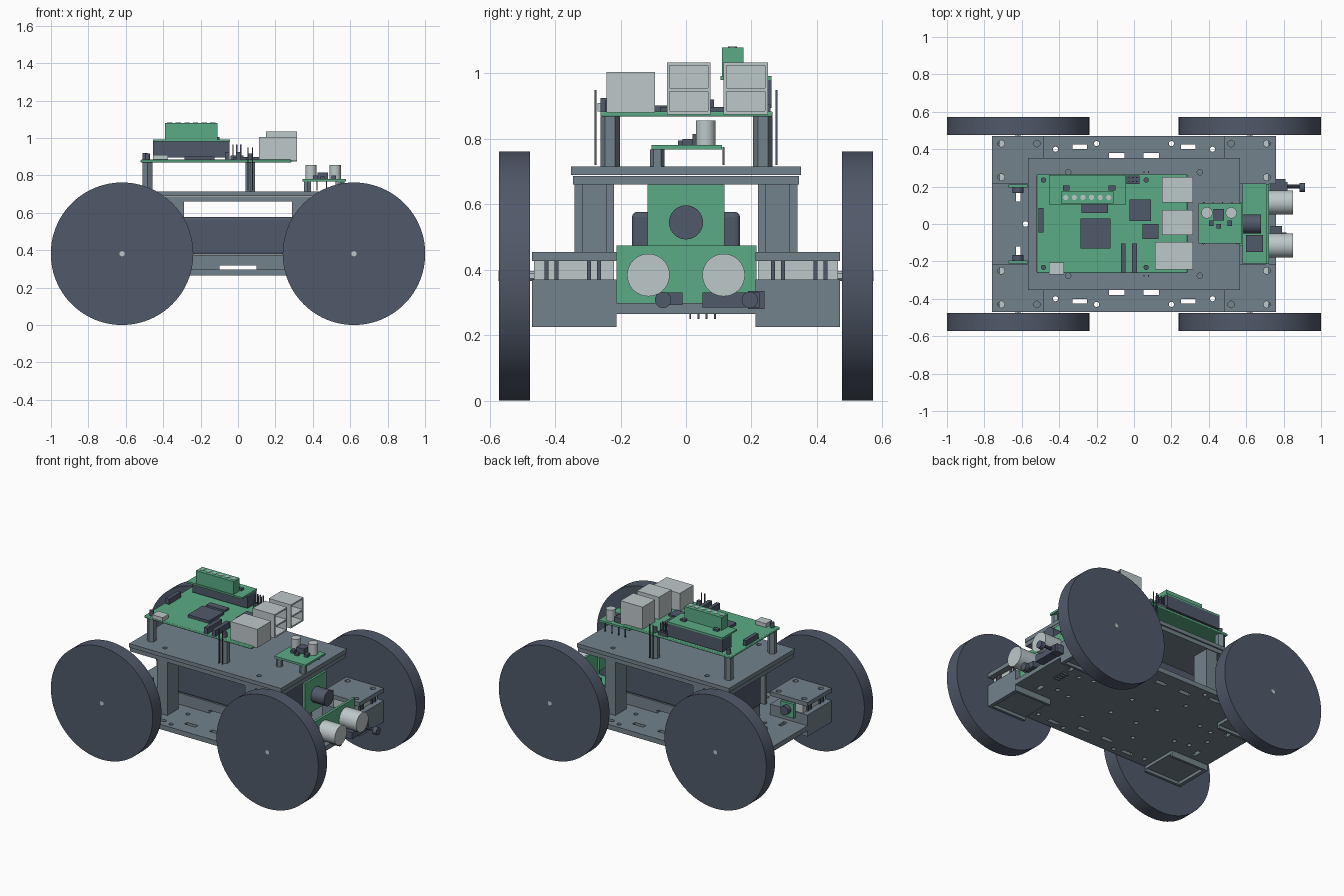
import bpy, bmesh, math
from mathutils import Matrix, Vector

if "Cube" in bpy.data.objects:
    bpy.data.objects.remove(bpy.data.objects["Cube"])


def material(name, rgb):
    m = bpy.data.materials.new(name)
    m.diffuse_color = (*rgb, 1)
    m.use_nodes = True
    m.node_tree.nodes["Principled BSDF"].inputs["Base Color"].default_value = m.diffuse_color
    return m


DARK = material("dark slate", (0.082, 0.100, 0.142))
GREY = material("steel grey", (0.170, 0.225, 0.256))
GREEN = material("board green", (0.105, 0.410, 0.238))
LIGHT = material("light metal", (0.515, 0.580, 0.590))


def add_box(bm, x, y, z):
    c = Vector(((x[0] + x[1]) / 2, (y[0] + y[1]) / 2, (z[0] + z[1]) / 2))
    s = (x[1] - x[0], y[1] - y[0], z[1] - z[0], 1)
    bmesh.ops.create_cube(bm, size=1, matrix=Matrix.Translation(c) @ Matrix.Diagonal(s))


def add_cyl(bm, c, r, length, axis="z", n=32):
    rot = {"z": Matrix(), "x": Matrix.Rotation(math.pi / 2, 4, "Y"),
           "y": Matrix.Rotation(math.pi / 2, 4, "X")}[axis]
    bmesh.ops.create_cone(bm, cap_ends=True, segments=n, radius1=r, radius2=r,
                          depth=length, matrix=Matrix.Translation(c) @ rot)


def finish(name, bm, mat, smooth=False, bevel=0):
    me = bpy.data.meshes.new(name)
    bm.to_mesh(me)
    bm.free()
    ob = bpy.data.objects.new(name, me)
    bpy.context.collection.objects.link(ob)
    me.materials.append(mat)
    if bevel:
        b = ob.modifiers.new("bevel", "BEVEL")
        b.width, b.segments = bevel, 3
    if smooth:
        bpy.ops.object.select_all(action="DESELECT")
        ob.select_set(True)
        bpy.context.view_layer.objects.active = ob
        bpy.ops.object.shade_smooth_by_angle(angle=math.radians(35))
    return ob


def boxes(name, mat, *dims, bevel=0):
    bm = bmesh.new()
    for d in dims:
        add_box(bm, *d)
    return finish(name, bm, mat, bevel=bevel)


def cyls(name, mat, *specs):
    bm = bmesh.new()
    for s in specs:
        add_cyl(bm, *s)
    return finish(name, bm, mat, smooth=True)


def drill(ob, holes=(), slots=()):
    """Cut round holes (x, y, r) and rectangular slots (x range, y range)."""
    bm = bmesh.new()
    for x, y, r in holes:
        add_cyl(bm, (x, y, 0.4), r, 2, "z", 12)
    for sx, sy in slots:
        add_box(bm, sx, sy, (-0.6, 1.4))
    cutter = finish(ob.name + "_cutter", bm, GREY)
    cutter.hide_render = True
    mod = ob.modifiers.new("holes", "BOOLEAN")
    mod.operation, mod.object, mod.solver = "DIFFERENCE", cutter, "EXACT"
    bpy.context.view_layer.update()
    ev = ob.evaluated_get(bpy.context.evaluated_depsgraph_get())
    me = bpy.data.meshes.new_from_object(ev)
    ob.modifiers.clear()
    ob.data = me
    bpy.data.objects.remove(cutter)


SIGNS = [(sx, sy) for sx in (-1, 1) for sy in (-1, 1)]


def span(s, a, b):
    return tuple(sorted((s * a, s * b)))


# Chassis plate with mounting holes and slots
base = boxes("base_plate", GREY, ((-0.76, 0.76), (-0.47, 0.47), (0.265, 0.298)))
holes = [(-0.58, 0, 0.014)]
slots = []
for sx, sy in SIGNS:
    slots += [(span(sx, 0.052, 0.135), span(sy, 0.352, 0.38)),
              (span(sx, 0.607, 0.632), span(sy, 0.12, 0.18)),
              (span(sx, 0.25, 0.33), span(sy, 0.40, 0.425))]
    holes += [(sx * x, sy * y, 0.014) for x, y in
              ((0.42, 0.40), (0.42, 0.12), (0.2, 0.25), (0.2, 0.43), (0.1, 0.1), (0.52, 0.1))]
drill(base, holes, slots)

# Wheels, axles, motors and their brackets at each corner
for sx, sy in SIGNS:
    tag = ("front" if sx > 0 else "rear") + ("_left" if sy > 0 else "_right")
    x = sx * 0.62
    cyls("wheel_" + tag, DARK, ((x, sy * 0.524, 0.381), 0.381, 0.094, "y", 96))
    cyls("axle_" + tag, LIGHT, ((x, sy * 0.5, 0.381), 0.015, 0.146, "y", 6))
    boxes("motor_" + tag, LIGHT, (span(sx, 0.56, 0.72), span(sy, 0.22, 0.465), (0.36, 0.43)))
    boxes("motor_tabs_" + tag, DARK,
          *[(span(sx, 0.57, 0.73), span(sy, y, y + 0.012), (0.365, 0.427))
            for y in (0.26, 0.29, 0.39, 0.42)])
    # bracket: solid top, walls hanging below to form a shallow recess
    xs, ys = span(sx, 0.48, 0.76), span(sy, 0.213, 0.47)
    boxes("motor_bracket_" + tag, GREY, (xs, ys, (0.245, 0.37)),
          (span(sx, 0.735, 0.76), ys, (0.225, 0.245)),
          (xs, span(sy, 0.213, 0.23), (0.225, 0.245)),
          (xs, span(sy, 0.453, 0.47), (0.225, 0.245)))
    top = boxes("bracket_top_" + tag, GREY, (xs, ys, (0.427, 0.455)))
    drill(top, [(sx * a, sy * b, 0.018) for a in (0.52, 0.71) for b in (0.25, 0.43)])
    # C-shaped deck column
    boxes("deck_column_" + tag, GREY,
          (span(sx, 0.29, 0.31), span(sy, 0.22, 0.34), (0.298, 0.66)),
          (span(sx, 0.31, 0.37), span(sy, 0.22, 0.245), (0.298, 0.66)),
          (span(sx, 0.31, 0.37), span(sy, 0.315, 0.34), (0.298, 0.66)))

# Battery on a raised tray
boxes("battery_tray", GREY, ((-0.44, 0.44), (-0.165, 0.165), (0.318, 0.375)),
      ((-0.44, -0.1), (-0.165, 0.165), (0.298, 0.318)),
      ((0.1, 0.44), (-0.165, 0.165), (0.298, 0.318)))
boxes("battery", DARK, ((-0.45, 0.45), (-0.165, 0.165), (0.376, 0.577)), bevel=0.015)

# Two-layer upper deck
deck_holes = [(sx * 0.352, sy * 0.277, 0.015) for sx, sy in SIGNS]
for name, w, z in (("lower_deck", 0.345, (0.66, 0.687)), ("upper_deck", 0.352, (0.689, 0.715))):
    drill(boxes(name, GREY, ((-0.568, 0.568), (-w, w), z)), deck_holes)

# Main circuit board on four posts
main = boxes("main_board", GREEN, ((-0.52, 0.285), (-0.262, 0.265), (0.868, 0.884)), bevel=0.005)
post_xy = [(x, y) for x in (-0.484, 0.065) for y in (-0.232, 0.235)]
cyls("board_posts", GREY, *[((x, y, 0.792), 0.03, 0.154, "z", 6) for x, y in post_xy])
cyls("board_screws", DARK, *[((x, y, 0.897), 0.014, 0.04, "z", 12) for x, y in post_xy])

# Chips and connectors: x range, y range, top height
parts = [((-0.285, -0.125), (-0.13, 0.03), 0.902), ((-0.025, 0.09), (0.015, 0.13), 0.897),
         ((0.045, 0.13), (-0.08, 0), 0.897), ((-0.28, -0.14), (0.06, 0.105), 0.897),
         ((-0.51, -0.485), (-0.045, 0.085), 0.92), ((-0.07, -0.045), (-0.262, -0.105), 0.925),
         ((-0.012, 0.015), (-0.262, -0.105), 0.925), ((-0.04, 0.03), (0.215, 0.258), 0.905)]
boxes("chips_and_connectors", DARK, *[(x, y, (0.88, z)) for x, y, z in parts])
boxes("header_pins", DARK, *[((x, x + 0.006), (y, y + 0.006), (0.88, 0.965))
                             for x in (-0.03, -0.01, 0.012) for y in (0.225, 0.245)])
boxes("long_pins", DARK, *[((x, x + 0.006), (y, y + 0.006), (0.72, 0.95))
                           for x in (0.05, 0.075) for y in (-0.28, 0.274)])
boxes("power_socket", LIGHT, ((-0.455, -0.375), (-0.27, -0.205), (0.884, 0.91)))
boxes("network_socket", LIGHT, ((0.113, 0.315), (-0.243, -0.095), (0.88, 1.005)))

# Double ports: open shells with a middle shelf
for tag, y0, y1 in (("centre", -0.058, 0.075), ("left", 0.115, 0.25)):
    boxes("double_port_" + tag, LIGHT,
          ((0.15, 0.2), (y0, y1), (0.88, 1.034)),
          *[((0.2, 0.315), (y0, y1), (z, z + 0.01)) for z in (0.875, 0.945, 1.024)],
          *[((0.2, 0.315), (y, y + 0.008), (0.88, 1.03)) for y in (y0, y1 - 0.008)])

# Stacked add-on board with terminal strip
boxes("stacking_header", DARK, ((-0.455, -0.045), (0.165, 0.262), (0.895, 0.98)))
boxes("addon_board", GREEN, ((-0.455, -0.042), (0.105, 0.262), (0.98, 0.992)))
boxes("terminal_strip", GREEN, ((-0.39, -0.11), (0.11, 0.175), (0.992, 1.08)))
cyls("terminal_screws", LIGHT, *[((-0.365 + i * 0.046, 0.142, 1.079), 0.014, 0.008, "z", 12)
                                 for i in range(6)])
boxes("terminal_feet", DARK, *[((x, x + 0.035), (0.18, 0.205), (0.99, 1.005))
                               for x in (-0.38, -0.135)])

# Small sensor board on the deck
boxes("sensor_board", GREEN, ((0.345, 0.578), (-0.105, 0.11), (0.767, 0.781)))
cyls("sensor_posts", GREY, *[((x, -0.088, 0.741), 0.022, 0.054, "z", 6) for x in (0.372, 0.55)])
cyls("sensor_cans", LIGHT, *[((x, 0.06, 0.818), 0.03, 0.075) for x in (0.39, 0.52)])
boxes("sensor_chips", DARK, ((0.425, 0.48), (0.02, 0.08), (0.78, 0.815)),
      *[((x, x + 0.025), (-0.01, 0.02), (0.78, 0.8)) for x in (0.4, 0.5)],
      ((0.44, 0.465), (-0.025, 0.0), (0.78, 0.795)))
boxes("sensor_pins", DARK, *[((0.37 + i * 0.05, 0.376 + i * 0.05), (0.112, 0.118), (0.72, 0.775))
                             for i in range(4)])

# Camera board and lens
boxes("camera_board", GREEN, ((0.565, 0.582), (-0.117, 0.117), (0.44, 0.66)))
cyls("camera_lens", DARK, ((0.63, 0, 0.545), 0.052, 0.1, "x", 40))

# Distance sensor with two round transducers
boxes("distance_board", GREEN, ((0.705, 0.722), (-0.213, 0.215), (0.298, 0.475)))
cyls("transducers", LIGHT, *[((0.785, y, 0.384), 0.065, 0.13, "x", 40) for y in (-0.115, 0.115)])

# Line sensor board with plugs, pins and feelers near the floor plate
boxes("line_board", GREEN, ((0.58, 0.705), (-0.21, 0.215), (0.3, 0.316)))
boxes("line_plugs", DARK, ((0.6, 0.69), (-0.15, -0.06), (0.316, 0.4)),
      ((0.73, 0.82), (0.05, 0.225), (0.285, 0.33)), ((0.73, 0.79), (-0.09, -0.01), (0.292, 0.33)),
      ((0.76, 0.81), (0.19, 0.24), (0.28, 0.335)))
cyls("feeler_tips", DARK, ((0.9, 0.195, 0.308), 0.025, 0.03, "x", 16),
     ((0.85, 0.2, 0.308), 0.01, 0.1, "x", 10), ((0.8, -0.07, 0.308), 0.025, 0.03, "x", 16))
boxes("floor_pins", DARK, *[((0.6, 0.64), (0.01 + i * 0.025, 0.016 + i * 0.025), (0.25, 0.27))
                            for i in range(4)])

# Rear inner sensor strips beside the brackets
for sy in (-1, 1):
    boxes("rear_strip_" + ("left" if sy > 0 else "right"), GREEN,
          ((-0.67, -0.57), span(sy, 0.195, 0.212), (0.33, 0.425)))
    cyls("rear_hub_" + ("left" if sy > 0 else "right"), DARK,
         ((-0.62, sy * 0.185, 0.381), 0.03, 0.04, "y", 16))
